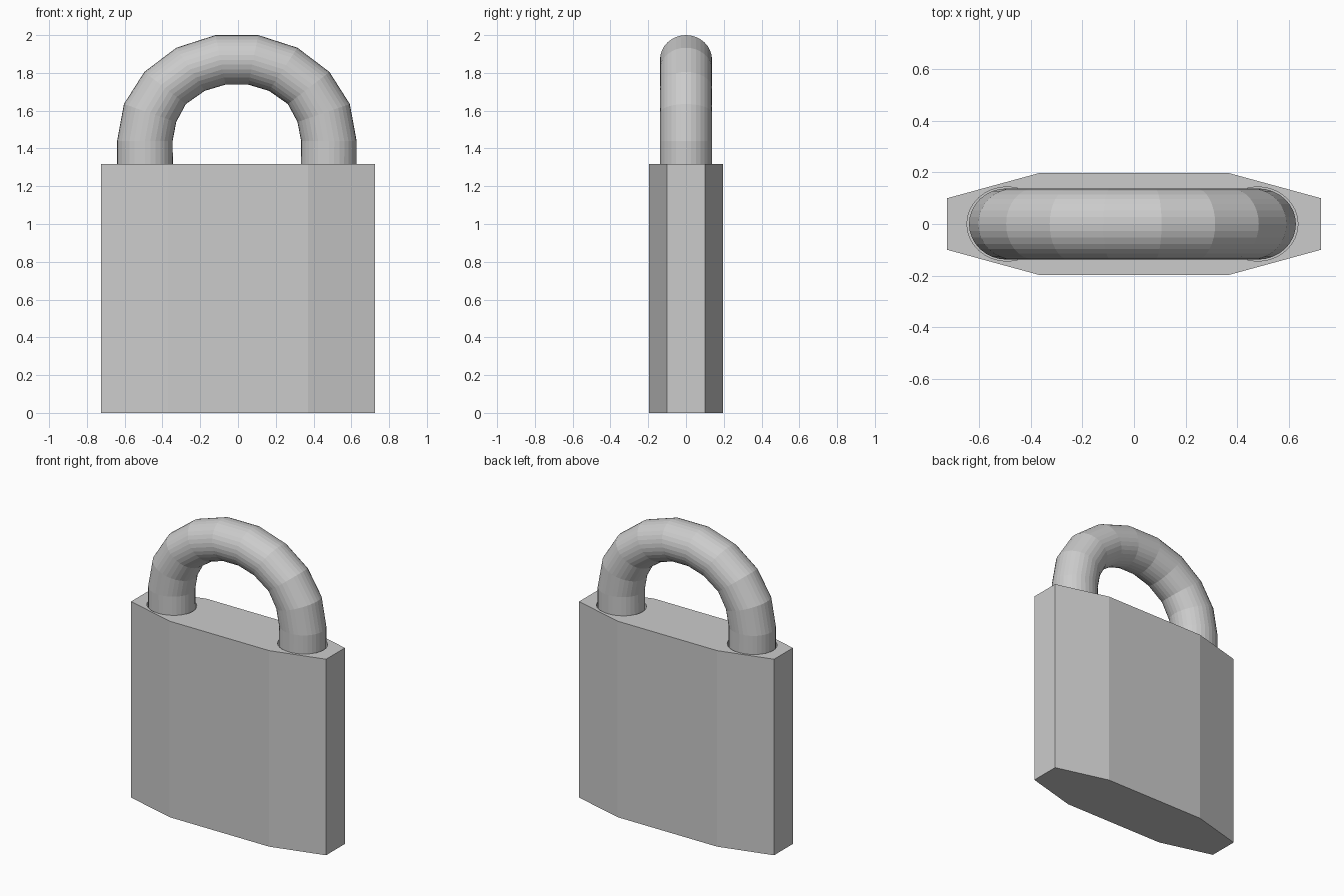
import bpy, bmesh, math

if "Cube" in bpy.data.objects:
    bpy.data.objects.remove(bpy.data.objects["Cube"])


def make_object(name, bm):
    bmesh.ops.recalc_face_normals(bm, faces=bm.faces[:])
    mesh = bpy.data.meshes.new(name)
    bm.to_mesh(mesh)
    bm.free()
    ob = bpy.data.objects.new(name, mesh)
    bpy.context.collection.objects.link(ob)
    return ob


def loft(name, rings):
    """Skin a list of closed rings and cap both ends."""
    bm = bmesh.new()
    rows = [[bm.verts.new(p) for p in ring] for ring in rings]
    n = len(rows[0])
    for a, b in zip(rows, rows[1:]):
        for i in range(n):
            j = (i + 1) % n
            bm.faces.new((a[i], a[j], b[j], b[i]))
    bm.faces.new(rows[0])
    bm.faces.new(rows[-1])
    return make_object(name, bm)


def section(outer, inner, ry, sides=32):
    """Elliptical ring spanning two (x, z) points, with half-depth ry."""
    (ox, oz), (ix, iz) = outer, inner
    ring = []
    for k in range(sides):
        t = 2 * math.pi * k / sides
        c = math.cos(t) / 2
        ring.append(((ox + ix) / 2 + (ox - ix) * c, ry * math.sin(t),
                     (oz + iz) / 2 + (oz - iz) * c))
    return ring


# Body: eight-sided prism
profile = [(-.725, -.1), (-.37, -.197), (.37, -.197), (.725, -.1),
           (.725, .1), (.37, .197), (-.37, .197), (-.725, .1)]
body = loft("body", [[(x, y, z) for x, y in profile] for z in (0, 1.318)])

# Shackle: half path as (outer, inner) pairs, mirrored across its centre
CX = -.006
half = [((.634, 1.22), (.338, 1.22)),
        ((.634, 1.44), (.340, 1.44)),
        ((.598, 1.635), (.321, 1.54)),
        ((.490, 1.805), (.270, 1.635)),
        ((.321, 1.933), (.170, 1.705)),
        ((.113, 2.0), (.060, 1.738))]
path = [(o, i, -1) for o, i in half] + [(o, i, 1) for o, i in reversed(half)]
shackle = loft("shackle", [
    section((CX + s * o[0], o[1]), (CX + s * i[0], i[1]), .138)
    for o, i, s in path])

# Sockets: slightly oversized holes the shackle drops into
for side, s in (("left", -1), ("right", 1)):
    cutter = loft(side + "_socket_cutter", [
        section((CX + s * .642, z), (CX + s * .330, z), .144)
        for z in (1.22, 1.5)])
    cutter.hide_render = True
    cutter.hide_viewport = True
    mod = body.modifiers.new(side + "_socket", 'BOOLEAN')
    mod.operation = 'DIFFERENCE'
    mod.solver = 'EXACT'
    mod.object = cutter
